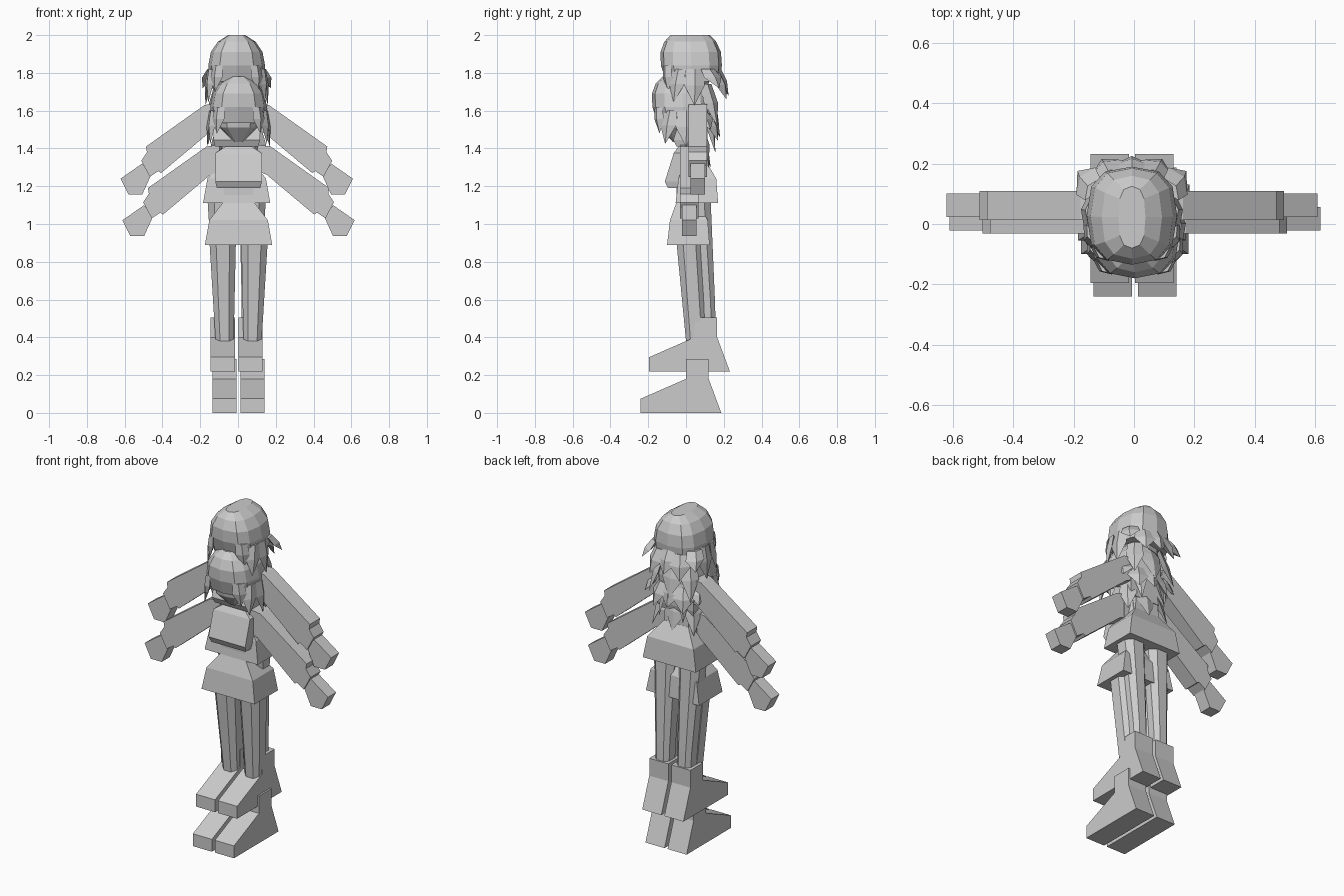
import bpy, math
from mathutils import Vector

if "Cube" in bpy.data.objects:
    bpy.data.objects.remove(bpy.data.objects["Cube"], do_unlink=True)

grey = bpy.data.materials.new("plain grey")
grey.use_nodes = True
colour = (0.6, 0.6, 0.6, 1)
grey.diffuse_color = colour
grey.node_tree.nodes["Principled BSDF"].inputs["Base Color"].default_value = colour


def make(name, verts, faces, shift):
    mesh = bpy.data.meshes.new(name)
    mesh.from_pydata([Vector(v) + shift for v in verts], [], faces)
    mesh.materials.append(grey)
    obj = bpy.data.objects.new(name, mesh)
    bpy.context.collection.objects.link(obj)
    # consistent outward normals
    import bmesh
    bm = bmesh.new()
    bm.from_mesh(mesh)
    bmesh.ops.recalc_face_normals(bm, faces=bm.faces)
    bm.to_mesh(mesh)
    bm.free()
    return obj


def loft(name, rings, shift):
    """Join rings of equal length and cap both ends."""
    n = len(rings[0])
    verts = [p for ring in rings for p in ring]
    faces = [(k * n + i, k * n + (i + 1) % n, (k + 1) * n + (i + 1) % n, (k + 1) * n + i)
             for k in range(len(rings) - 1) for i in range(n)]
    last = (len(rings) - 1) * n
    faces += [tuple(range(n)), tuple(range(last, last + n))]
    return make(name, verts, faces, shift)


def box_ring(z, x0, x1, y0, y1, cut=0.0):
    """Rectangle at height z, with cut corners when asked."""
    if not cut:
        return [(x0, y0, z), (x1, y0, z), (x1, y1, z), (x0, y1, z)]
    c = cut
    return [(x0 + c, y0, z), (x1 - c, y0, z), (x1, y0 + c, z), (x1, y1 - c, z),
            (x1 - c, y1, z), (x0 + c, y1, z), (x0, y1 - c, z), (x0, y0 + c, z)]


def round_ring(z, hx, y0, y1, sides=12):
    """Boxy oval at height z."""
    ring = []
    for i in range(sides):
        a = 2 * math.pi * i / sides
        c, s = math.cos(a), math.sin(a)
        x = math.copysign(abs(c) ** 0.75, c) * hx
        y = (y0 + y1) / 2 + math.copysign(abs(s) ** 0.75, s) * (y1 - y0) / 2
        ring.append((x, y, z))
    return ring


def side_prism(name, outline, x0, x1, shift):
    return loft(name, [[(x, y, z) for y, z in outline] for x in (x0, x1)], shift)


def front_prism(name, outline, y0, y1, side, shift):
    return loft(name, [[(side * x, y, z) for x, z in outline] for y in (y0, y1)], shift)


def lock(name, base, tip, width, thick, shift):
    """Pointed hair lock, flat against the head, bulging in the middle."""
    base, tip = Vector(base), Vector(tip)
    out = Vector((base.x, base.y + 0.02, 0)).normalized()
    side = out.cross(Vector((0, 0, 1)))
    rings = []
    for t, s in ((0, 0.8), (0.45, 1), (1, 0.02)):
        c = base.lerp(tip, t)
        rings.append([c + out * thick * s, c + side * width * s,
                      c - out * thick * s, c - side * width * s])
    loft(name, rings, shift)


BOOT = [(-0.24, 0), (-0.24, 0.075), (0, 0.18), (0, 0.285), (0.12, 0.285), (0.12, 0.18), (0.187, 0)]
SLEEVE = [(0.1, 1.42), (0.17, 1.41), (0.48, 1.19), (0.475, 1.16), (0.505, 1.115),
          (0.46, 1.03), (0.415, 1.06), (0.4, 1.05), (0.15, 1.26), (0.1, 1.28)]
HAND = [(0.5, 1.1), (0.615, 1.02), (0.573, 0.936), (0.5, 0.936), (0.455, 1.035)]


def figure(tag, shift):
    # body
    loft(tag + "skirt", [box_ring(0.89, -0.178, 0.178, -0.1, 0.125),
                         box_ring(1.02, -0.155, 0.155, -0.085, 0.115),
                         box_ring(1.115, -0.082, 0.082, -0.05, 0.06)], shift)
    loft(tag + "waist", [box_ring(1.09, -0.085, 0.085, -0.05, 0.06),
                         box_ring(1.23, -0.075, 0.075, -0.05, 0.055)], shift)
    loft(tag + "chest", [box_ring(1.19, -0.115, 0.115, -0.095, 0.06),
                         box_ring(1.225, -0.123, 0.123, -0.112, 0.068),
                         box_ring(1.375, -0.123, 0.123, -0.065, 0.07),
                         box_ring(1.41, -0.07, 0.07, -0.04, 0.055)], shift)
    loft(tag + "neck", [box_ring(1.39, -0.04, 0.04, -0.03, 0.045),
                        box_ring(1.5, -0.04, 0.04, -0.03, 0.045)], shift)

    # head and hair
    loft(tag + "face", [round_ring(1.435, 0.03, -0.07, 0.0),
                        round_ring(1.51, 0.1, -0.135, 0.07),
                        round_ring(1.6, 0.12, -0.15, 0.1)], shift)
    loft(tag + "hair", [round_ring(1.535, 0.145, -0.15, 0.135),
                        round_ring(1.62, 0.15, -0.178, 0.145),
                        round_ring(1.69, 0.137, -0.18, 0.14),
                        round_ring(1.745, 0.1, -0.16, 0.115),
                        round_ring(1.78, 0.045, -0.125, 0.08)], shift)
    lock(tag + "back_lock", (0, 0.12, 1.6), (0, 0.18, 1.46), 0.07, 0.025, shift)
    lock(tag + "nape_lock", (0, 0.07, 1.5), (0, 0.13, 1.3), 0.07, 0.02, shift)

    for s, word in ((1, "left_"), (-1, "right_")):
        n = tag + word
        lock(n + "fringe", (s * 0.1, -0.145, 1.62), (s * 0.115, -0.14, 1.48), 0.04, 0.018, shift)
        lock(n + "temple_lock", (s * 0.135, -0.08, 1.6), (s * 0.15, -0.11, 1.425), 0.045, 0.018, shift)
        lock(n + "ear_lock", (s * 0.14, 0.0, 1.6), (s * 0.165, 0.0, 1.41), 0.055, 0.018, shift)
        lock(n + "side_lock", (s * 0.13, 0.07, 1.6), (s * 0.18, 0.13, 1.5), 0.055, 0.025, shift)
        lock(n + "back_lock", (s * 0.07, 0.115, 1.58), (s * 0.1, 0.17, 1.44), 0.06, 0.025, shift)
        lock(n + "low_lock", (s * 0.09, 0.06, 1.52), (s * 0.14, 0.12, 1.3), 0.05, 0.02, shift)
        lock(n + "shoulder_lock", (s * 0.06, 0.06, 1.42), (s * 0.08, 0.11, 1.16), 0.04, 0.018, shift)

        # arms
        front_prism(n + "sleeve", SLEEVE, -0.032, 0.065, s, shift)
        front_prism(n + "hand", HAND, -0.021, 0.056, s, shift)

        # legs
        leg = [box_ring(0.25, 0.027, 0.117, 0.012, 0.112, 0.022),
               box_ring(0.38, 0.026, 0.122, 0.0, 0.108, 0.024),
               box_ring(0.92, 0.014, 0.155, -0.052, 0.085, 0.035)]
        loft(n + "leg", [[(s * x, y, z) for x, y, z in r] for r in leg], shift)
        side_prism(n + "boot", BOOT, s * 0.01, s * 0.138, shift)


# two matching figures, the second set higher and further back
figure("front_figure_", Vector((0.003, 0, 0)))
figure("rear_figure_", Vector((-0.007, 0.045, 0.22)))
